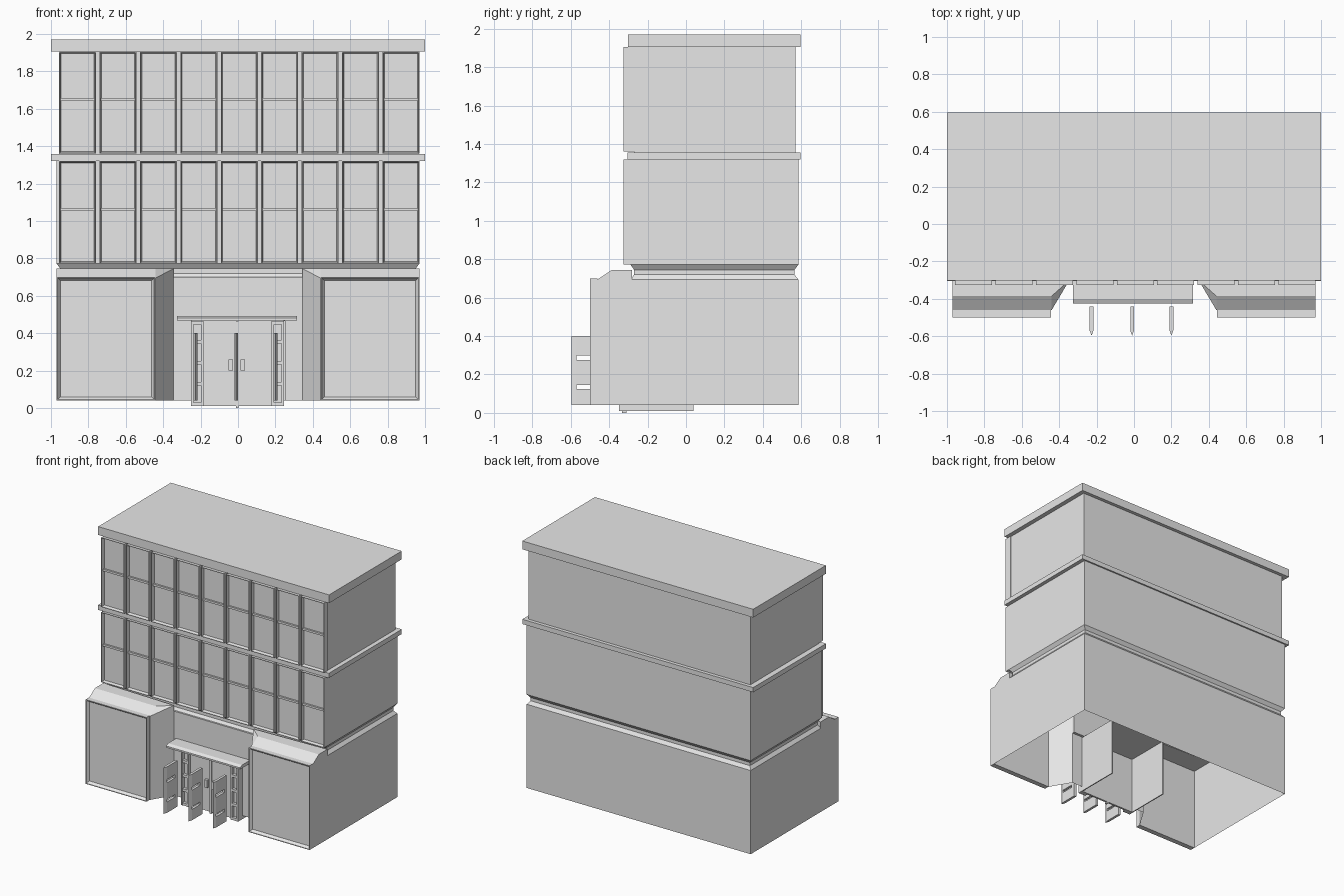
import bpy, bmesh

cube = bpy.data.objects.get("Cube")
if cube:
    bpy.data.objects.remove(cube, do_unlink=True)

grey = bpy.data.materials.new("plain_grey")
grey.use_nodes = True
grey.diffuse_color = (0.8, 0.8, 0.8, 1)
grey.node_tree.nodes["Principled BSDF"].inputs["Base Color"].default_value = (0.8, 0.8, 0.8, 1)


def finish(name, bm):
    bmesh.ops.remove_doubles(bm, verts=bm.verts, dist=0.0001)
    mesh = bpy.data.meshes.new(name)
    bm.to_mesh(mesh)
    bm.free()
    mesh.materials.append(grey)
    obj = bpy.data.objects.new(name, mesh)
    bpy.context.collection.objects.link(obj)
    return obj


def add_box(bm, x0, x1, y0, y1, z0, z1):
    verts = bmesh.ops.create_cube(bm, size=1)["verts"]
    for v in verts:
        v.co.x = x0 if v.co.x < 0 else x1
        v.co.y = y0 if v.co.y < 0 else y1
        v.co.z = z0 if v.co.z < 0 else z1
    return list({f for v in verts for f in v.link_faces})


def boxes(name, *sizes):
    bm = bmesh.new()
    for s in sizes:
        add_box(bm, *s)
    return finish(name, bm)


def add_framed(bm, x0, x1, y0, y1, z0, z1, border, slope, depth):
    """Box whose front has a flat border, sloping jambs and a sunken pane."""
    faces = add_box(bm, x0, x1, y0, y1, z0, z1)
    bm.normal_update()
    front = min(faces, key=lambda f: f.calc_center_median().y)
    if border:
        bmesh.ops.inset_region(bm, faces=[front], thickness=border)
    bmesh.ops.inset_region(bm, faces=[front], thickness=slope, use_even_offset=True)
    for v in front.verts:
        v.co.y += depth


def hull(name, points):
    bm = bmesh.new()
    for p in points:
        bm.verts.new(p)
    bmesh.ops.convex_hull(bm, input=bm.verts)
    return finish(name, bm)


# Ground floor shell, open underneath, with splayed walls into the entrance recess
bm = bmesh.new()
half = [(0.25, -0.3), (0.345, -0.3), (0.44, -0.46), (0.97, -0.46), (0.97, 0.585)]
path = half + [(-x, y) for x, y in reversed(half)]
low = [bm.verts.new((x, y, 0.04)) for x, y in path]
high = [bm.verts.new((x, y, 0.695)) for x, y in path]
for i in range(len(path) - 1):
    bm.faces.new((low[i], low[i + 1], high[i + 1], high[i]))
bmesh.ops.recalc_face_normals(bm, faces=bm.faces)
finish("ground_floor_walls", bm)

# Wall above the entrance
boxes("entrance_upper_wall", (-0.345, 0.345, -0.3, -0.28, 0.465, 0.7))

# Narrow neck between the ground floor and the upper floors
bm = bmesh.new()
rings = []
for inset, z in ((0, 0.695), (0.02, 0.72), (0.02, 0.745), (0, 0.772)):
    x, y0, y1 = 0.97 - inset, -0.29 + inset, 0.585 - inset
    rings.append([bm.verts.new(p) for p in ((-x, y0, z), (x, y0, z), (x, y1, z), (-x, y1, z))])
for a, b in zip(rings, rings[1:]):
    for i in range(4):
        j = (i + 1) % 4
        bm.faces.new((a[i], a[j], b[j], b[i]))
bm.faces.new(rings[-1])
finish("neck", bm)

# Projecting wings with chamfered caps and framed display panels
for side, s in (("left", 1), ("right", -1)):
    hull(side + "_wing_cap", [(s * x, y, z) for x, y, z in (
        (0.97, -0.46, 0.695), (0.44, -0.46, 0.695), (0.345, -0.3, 0.695), (0.97, -0.28, 0.695),
        (0.97, -0.385, 0.745), (0.44, -0.385, 0.745), (0.345, -0.3, 0.745), (0.97, -0.28, 0.745))])
    bm = bmesh.new()
    x0, x1 = sorted((s * 0.443, s * 0.97))
    add_framed(bm, x0, x1, -0.5, -0.46, 0.04, 0.7, 0.008, 0.014, 0.02)
    finish(side + "_wing_panel", bm)

# Upper floors and slabs
boxes("second_floor_walls", (-0.97, 0.97, -0.295, 0.585, 0.772, 1.32))
boxes("middle_slab", (-1, 1, -0.305, 0.597, 1.32, 1.357))
boxes("third_floor_walls", (-0.957, 0.965, -0.27, 0.57, 1.357, 1.91))
boxes("roof_slab", (-1, 1, -0.302, 0.597, 1.905, 1.97))

# Rows of framed windows, each with a transom
pitch = 0.2162
for name, z0, z1, bar in (("second", 0.772, 1.32, 1.06), ("third", 1.36, 1.905, 1.648)):
    bm = bmesh.new()
    for i in range(9):
        x0 = -0.957 + i * pitch
        x1 = x0 + 0.198
        add_framed(bm, x0, x1, -0.325, -0.27, z0, z1, 0.006, 0.006, 0.024)
        add_box(bm, x0 + 0.008, x1 - 0.008, -0.315, -0.3, bar - 0.008, bar + 0.008)
    finish(name + "_floor_windows", bm)

# Entrance lobby, open at the back and below
boxes("lobby_walls",
      (-0.25, -0.242, -0.32, 0.04, 0.01, 0.467),
      (0.237, 0.245, -0.32, 0.04, 0.01, 0.467),
      (-0.25, 0.245, -0.32, 0.04, 0.46, 0.467))
boxes("left_door", (-0.003, 0.18, -0.325, -0.31, 0.01, 0.465))
boxes("right_door", (-0.185, -0.007, -0.325, -0.31, 0.01, 0.465))
boxes("door_post", (-0.012, 0.002, -0.333, -0.31, 0, 0.465))
for side, x in (("right", -0.038), ("left", 0.025)):
    boxes(side + "_door_handle", (x - 0.012, x + 0.012, -0.345, -0.325, 0.2, 0.26))

# Sidelights with glazing bars
for side, x0 in (("right", -0.25), ("left", 0.18)):
    x1 = x0 + 0.065
    parts = [(x0, x1, -0.325, -0.31, 0.01, 0.465),
             (x0, x0 + 0.012, -0.35, -0.325, 0.01, 0.465),
             (x1 - 0.012, x1, -0.35, -0.325, 0.01, 0.465)]
    for z in (0.01, 0.12, 0.232, 0.344, 0.445):
        parts.append((x0 + 0.012, x1 - 0.012, -0.348, -0.325, z, z + 0.02))
    boxes(side + "_sidelight", *parts)

# Canopy with a chamfered front edge
hull("canopy", [(x, y, z) for x in (-0.325, 0.315) for y, z in (
    (-0.29, 0.467), (-0.425, 0.467), (-0.425, 0.48), (-0.4, 0.492), (-0.29, 0.492))])

# Slotted upright fins with pointed front edges
for name, x in (("right", -0.227), ("middle", -0.01), ("left", 0.2)):
    a, b = x - 0.01, x + 0.01
    boxes(name + "_fin",
          (a, b, -0.47, -0.44, 0.04, 0.4),
          (a, b, -0.57, -0.47, 0.04, 0.125),
          (a, b, -0.57, -0.47, 0.145, 0.275),
          (a, b, -0.57, -0.47, 0.3, 0.4))
    hull(name + "_fin_nose", [(px, py, z) for z in (0.04, 0.4)
                              for px, py in ((a, -0.57), (b, -0.57), (x, -0.597))])
